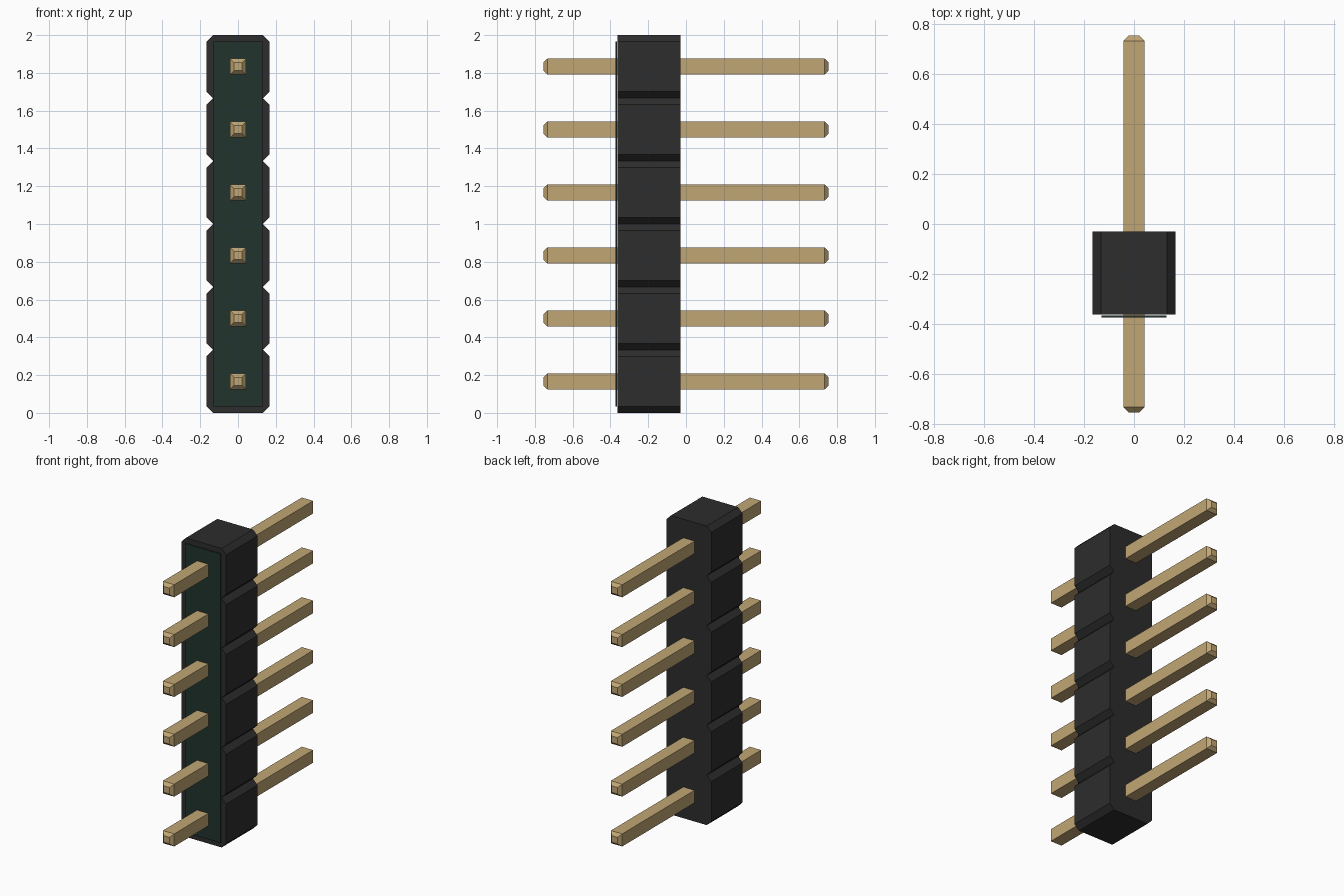
import bpy
import bmesh

cube = bpy.data.objects.get("Cube")
if cube:
    bpy.data.objects.remove(cube, do_unlink=True)

PINS = 6
PITCH = 2 / PINS


def make_material(name, rgb, rough, metal=0.0):
    mat = bpy.data.materials.new(name)
    mat.diffuse_color = (*rgb, 1)
    mat.use_nodes = True
    bsdf = mat.node_tree.nodes["Principled BSDF"]
    bsdf.inputs["Base Color"].default_value = (*rgb, 1)
    bsdf.inputs["Roughness"].default_value = rough
    bsdf.inputs["Metallic"].default_value = metal
    return mat


BLACK = make_material("black plastic", (0.026, 0.026, 0.026), 0.6)
GREEN = make_material("dark green board", (0.015, 0.034, 0.026), 0.6)
GOLD = make_material("gold metal", (0.527, 0.381, 0.175), 0.4)


def loft(name, sections, mat):
    """Join matching rings of (x, z) points, each given with its y, and cap the ends."""
    bm = bmesh.new()
    rings = [[bm.verts.new((x, y, z)) for x, z in pts] for y, pts in sections]
    n = len(rings[0])
    for a, b in zip(rings, rings[1:]):
        for i in range(n):
            j = (i + 1) % n
            bm.faces.new((a[i], a[j], b[j], b[i]))
    bm.faces.new(rings[0])
    bm.faces.new(rings[-1])
    bmesh.ops.recalc_face_normals(bm, faces=bm.faces)
    mesh = bpy.data.meshes.new(name)
    bm.to_mesh(mesh)
    bm.free()
    mesh.materials.append(mat)
    obj = bpy.data.objects.new(name, mesh)
    bpy.context.collection.objects.link(obj)
    return obj


def rect(hx, z0, z1):
    return [(-hx, z0), (hx, z0), (hx, z1), (-hx, z1)]


# Housing: one chamfered segment per pin, joined at V notches
HALF, CH = 0.166, 0.034
right_side = [(HALF - CH, 0)]
for i in range(PINS):
    z = i * PITCH
    right_side += [(HALF, z + CH), (HALF, z + PITCH - CH), (HALF - CH, z + PITCH)]
left_side = [(-x, z) for x, z in reversed(right_side)]
outline = right_side + left_side
loft("housing", [(-0.362, outline), (-0.03, outline)], BLACK)

# Thin board plate just in front of the housing
plate = rect(0.131, 0.035, 1.967)
loft("front_plate", [(-0.374, plate), (-0.366, plate)], GREEN)

# Square pins with tapered tips
for i in range(PINS):
    zc = (i + 0.5) * PITCH
    shaft = rect(0.042, zc - 0.042, zc + 0.042)
    tip = rect(0.022, zc - 0.022, zc + 0.022)
    loft(f"pin_{i + 1}", [(-0.755, tip), (-0.734, shaft),
                          (0.734, shaft), (0.755, tip)], GOLD)
